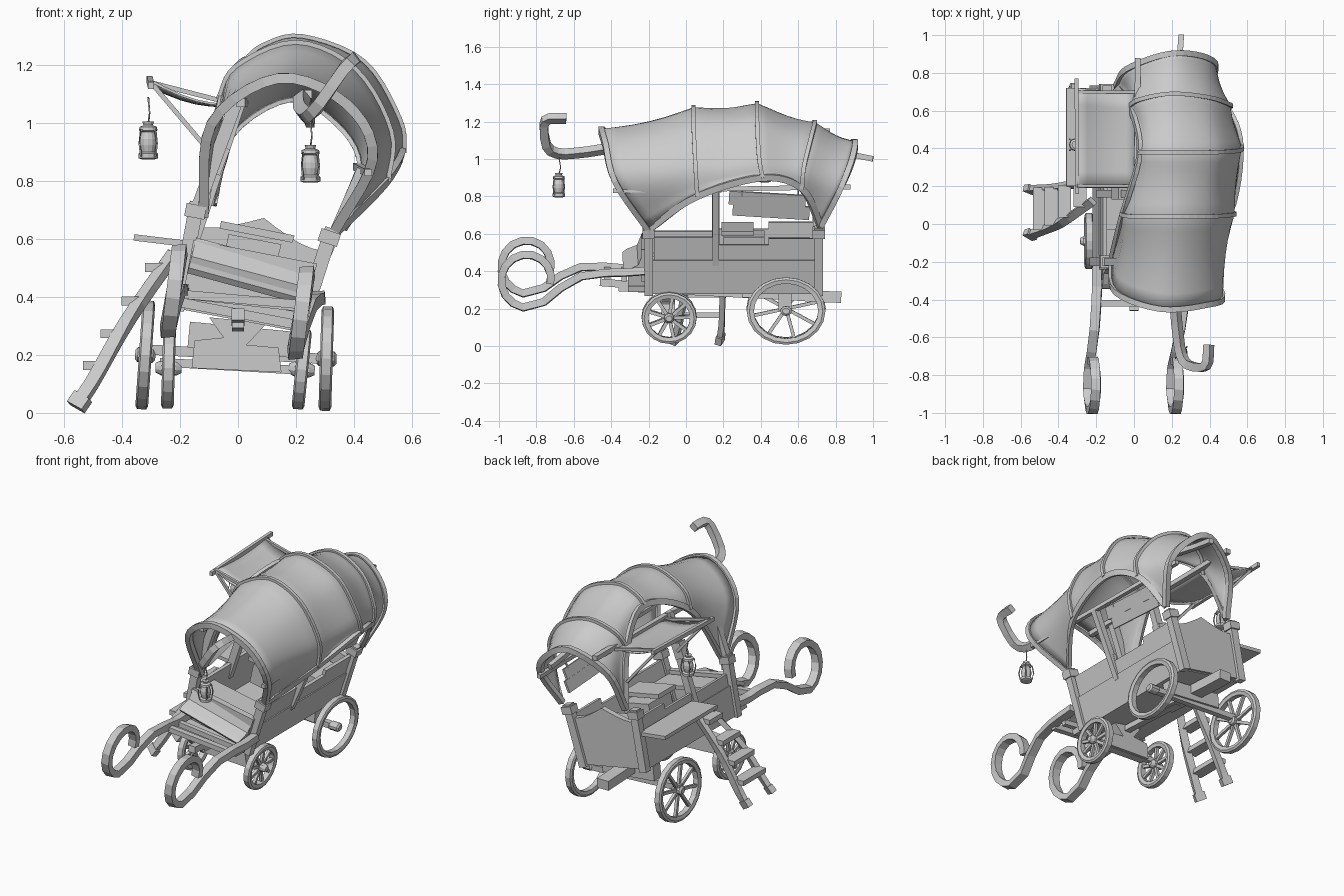
import bpy, bmesh, math
from mathutils import Vector as V, Matrix

if "Cube" in bpy.data.objects:
    bpy.data.objects.remove(bpy.data.objects["Cube"])


def mesh(name, verts, faces, smooth=False):
    me = bpy.data.meshes.new(name)
    me.from_pydata([tuple(v) for v in verts], [], faces)
    bm = bmesh.new()
    bm.from_mesh(me)
    bmesh.ops.recalc_face_normals(bm, faces=bm.faces)
    bm.to_mesh(me)
    bm.free()
    if smooth:
        me.polygons.foreach_set("use_smooth", [True] * len(me.polygons))
    ob = bpy.data.objects.new(name, me)
    bpy.context.collection.objects.link(ob)
    return ob


def spline(pts, n):
    p = [V(q) for q in pts]
    p = [2 * p[0] - p[1]] + p + [2 * p[-1] - p[-2]]
    out = []
    for i in range(1, len(p) - 2):
        a, b, c, d = p[i - 1:i + 3]
        for k in range(n):
            t = k / n
            out.append(.5 * (2 * b + (c - a) * t + (2 * a - 5 * b + 4 * c - d) * t * t
                             + (3 * b - a - 3 * c + d) * t ** 3))
    return out + [p[-2]]


def sweep(name, pts, w, h, ref=(0, 0, 1)):
    """Rectangular bar along a path; h lies along ref, w across it."""
    pts = [V(p) for p in pts]
    verts, faces, n = [], [], len(pts)
    for i, p in enumerate(pts):
        t = (pts[min(i + 1, n - 1)] - pts[max(i - 1, 0)]).normalized()
        s = t.cross(V(ref))
        s = s.normalized() if s.length > .05 else t.cross(V((0, 1, .01))).normalized()
        u = s.cross(t)
        verts += [p + s * a * w / 2 + u * b * h / 2 for a, b in ((-1, -1), (1, -1), (1, 1), (-1, 1))]
        if i:
            k = 4 * i
            faces += [(k - 4 + j, k - 4 + (j + 1) % 4, k + (j + 1) % 4, k + j) for j in range(4)]
    return mesh(name, verts, faces + [(0, 1, 2, 3), tuple(range(4 * n - 4, 4 * n))])


def lathe(name, prof, segs, mat, closed=False):
    """Revolve (radius, height) points around local z."""
    m = len(prof)
    verts = [mat @ V((r * math.cos(a), r * math.sin(a), z))
             for a in [2 * math.pi * i / segs for i in range(segs)] for r, z in prof]
    faces = [(i * m + j, ((i + 1) % segs) * m + j, ((i + 1) % segs) * m + (j + 1) % m, i * m + (j + 1) % m)
             for i in range(segs) for j in range(m if closed else m - 1)]
    if not closed:
        faces += [tuple(i * m + e for i in range(segs)) for e in (0, m - 1)]
    return mesh(name, verts, faces)


# leaning body frame: u across (-1..1), y along, v up (0..1)
BL, BR, TL, TR = V((-.21, .36)), V((.21, .28)), V((-.15, .68)), V((.31, .59))


def P(u, y, v):
    a = (u + 1) / 2
    q = BL.lerp(BR, a).lerp(TL.lerp(TR, a), v)
    return V((q.x, y, q.y))


def body_box(name, u0, u1, y0, y1, v0, v1):
    vs = [P(u, y, v) for v in (v0, v1) for u, y in ((u0, y0), (u1, y0), (u1, y1), (u0, y1))]
    return mesh(name, vs, [(0, 1, 2, 3), (4, 5, 6, 7)] + [(j, (j + 1) % 4, 4 + (j + 1) % 4, 4 + j) for j in range(4)])


# wagon box
body_box("floor", -1, 1, -.2, .7, 0, .12)
for s, nm in ((-1, "left"), (1, "right")):
    a, b = sorted((s * .93, s * 1.04))
    body_box(nm + "_lower_board", a, b, -.18, .71, 0, .58)
    a, b = sorted((s * .92, s * 1.01))
    body_box(nm + "_upper_board", a, b, -.17, .18, .55, .8 if s < 0 else .97)
    body_box(nm + "_middle_board", a, b, .18, .44, .55, .84)
    body_box(nm + "_rear_board", a, b, .44, .70, .55, .95)
    for y, nn in ((-.2, "front"), (.71, "rear")):
        sweep(f"{nm}_{nn}_post", [P(s, y, -.02), P(s, y, 1.15)], .05, .045, (0, 1, 0))
        sweep(f"{nm}_{nn}_bracket", [P(s, y, .98), P(s, y, 1.12)], .07, .065, (0, 1, 0))
body_box("front_board", -.95, .95, -.24, -.2, .2, .75)
body_box("footrest_beam", -1, .95, -.31, -.22, .02, .12)
sweep("driver_step", [P(0, -.33, .37), P(0, -.31, .42), P(0, -.25, .5), P(0, -.22, .72)], .42, .025,
      (.15, -1, .5))
body_box("driver_seat", -.9, .9, -.19, -.03, .62, .69)
body_box("crate", -.45, .35, .2, .42, .5, .88)
body_box("plank_stack", -.6, .5, .19, .36, .92, 1.0)
body_box("bench", -.9, .8, .44, .66, .55, .7)
# tailgate with a peaked top
n, verts = 10, []
for y in (.68, .715):
    for i in range(n + 1):
        u = -1 + 2 * i / n
        verts += [P(u, y, .02), P(u, y, .9 + .22 * max(0, 1 - abs(u) * 1.3) ** 1.3)]
m = 2 * n + 2
faces = [(o + 2 * i, o + 2 * i + 2, o + 2 * i + 3, o + 2 * i + 1) for o in (0, m) for i in range(n)]
faces += [(2 * i + e, 2 * i + 2 + e, m + 2 * i + 2 + e, m + 2 * i + e) for e in (0, 1) for i in range(n)]
faces += [(0, 1, m + 1, m), (m - 2, m - 1, 2 * m - 1, 2 * m - 2)]
mesh("tailgate", verts, faces)

# canvas cover lofted over five hoops, arched open on both sides
hoops = [
    [(-.12, -.2, .68), (-.09, -.36, 1.0), (.14, -.45, 1.155), (.37, -.43, 1.07), (.465, -.38, .88), (.33, -.2, .62)],
    [(-.06, .05, 1.08), (.0, .04, 1.19), (.2, .04, 1.27), (.4, .04, 1.18), (.52, .05, .97), (.51, .06, .8)],
    [(.03, .38, 1.21), (.09, .38, 1.26), (.22, .38, 1.29), (.43, .38, 1.205), (.55, .39, 1.01), (.565, .41, .9)],
    [(-.02, .62, 1.04), (.04, .66, 1.14), (.2, .69, 1.19), (.39, .67, 1.11), (.5, .63, .95), (.49, .62, .84)],
    [(-.09, .73, .72), (-.03, .82, .96), (.18, .9, 1.09), (.35, .89, 1.0), (.43, .83, .85), (.36, .72, .64)]]
rings = [spline(h, 5) for h in hoops]
K = 6
cols = [spline([r[i] for r in rings], K) for i in range(len(rings[0]))]
for c in cols[1:-1]:
    for j, p in enumerate(c):
        p -= (p - V((.2, p.y, .75))) * .05 * math.sin(math.pi * (j % K) / K)
R = len(cols[0])
cover = mesh("canvas_cover", [p for c in cols for p in c],
             [(i * R + j, (i + 1) * R + j, (i + 1) * R + j + 1, i * R + j + 1)
              for i in range(len(cols) - 1) for j in range(R - 1)], True)
mod = cover.modifiers.new("thickness", "SOLIDIFY")
mod.thickness, mod.offset = .012, 0
for i, r in enumerate(rings):
    sweep(f"hoop_{i}", r, .035, .03 if i in (0, 4) else .022, (0, 1, 0))
for e, nm in ((0, "left"), (-1, "right")):
    sweep(nm + "_arch_rim", cols[e], .022, .035, (.3, 0, 1))

# rails and posts carrying the cover
sweep("left_rail", [(.01, -.38, 1.07), (.02, .88, 1.07)], .03, .03)
sweep("right_rail", [(.45, -.39, .83), (.41, .88, .85)], .025, .025)
sweep("ridge_rear_end", [(.24, .5, 1.1), (.24, .85, 1.03), (.25, 1.0, 1.0)], .03, .03)
sweep("left_middle_post", [P(-1, .16, .5), (.01, .16, 1.09)], .045, .04, (0, 1, 0))
sweep("left_front_brace", [P(-1, -.2, 1), (0, -.2, 1.09)], .045, .04, (0, 1, 0))
sweep("post_collar", [(-.09, .16, .83), (-.055, .16, .92)], .06, .06, (0, 1, 0))
sweep("right_middle_post", [P(.97, .16, .5), (.43, .16, .84)], .04, .035, (0, 1, 0))
for x, z, a, b in ((.395, .785, .23, .64), (.37, .725, .25, .66)):
    sweep("hanging_board", [(x, a, z + .01), (x, b, z - .015)], .014, .075, (.4, 0, 1))
for y in (.3, .6):
    sweep("board_peg", [(.40, y, .8), (.43, y, .84)], .01, .01)

# awning with bar and struts
aw, A = [], 6
for i in range(A + 1):
    t = i / A
    for j in range(A + 1):
        s = j / A
        aw.append((.01 - .31 * t, .19 + .5 * s + .03 * t * s,
                   1.065 + .085 * t - .025 * math.sin(math.pi * t) - .02 * math.sin(math.pi * s) * t))
awn = mesh("awning", aw, [(i * 7 + j, i * 7 + j + 1, i * 7 + j + 8, i * 7 + j + 7)
                          for i in range(A) for j in range(A)], True)
awn.modifiers.new("thickness", "SOLIDIFY").thickness = .008
sweep("awning_bar", [(-.3, .16, 1.13), (-.305, .77, 1.15)], .02, .025)
for y in (.2, .7):
    sweep("awning_strut", [(-.3, y, 1.14), (-.08, y, .88)], .016, .016)
    sweep("awning_arm", [(-.3, y, 1.14), (.01, y, 1.06)], .016, .016)

# front crook
sweep("lantern_crook", spline([(.22, -.3, 1.09), (.22, -.45, 1.05), (.235, -.6, 1.03), (.25, -.69, 1.03),
                               (.285, -.745, 1.07), (.36, -.76, 1.18), (.39, -.73, 1.215), (.395, -.64, 1.215)], 2),
      .045, .04, (-.6, 0, .8))


def lantern(p):
    prof = [(.022, 0), (.034, .004), (.034, .02), (.024, .026), (.03, .05), (.03, .07), (.022, .095),
            (.032, .1), (.03, .112), (.016, .118), (.02, .13)]
    lathe("lantern", prof, 12, Matrix.Translation(p))
    for k in range(4):
        a = math.pi / 4 + k * math.pi / 2
        sweep("lantern_guard", [V(p) + V((r * math.cos(a), r * math.sin(a), z))
                                for r, z in ((.034, .01), (.043, .055), (.034, .105))], .006, .006)
    sweep("lantern_wire", [V(p) + V((0, 0, .12)), V(p) + V((.005, .01, .16)), V(p) + V((0, 0, .215))], .005, .005)


lantern((.25, -.68, .795))
lantern((-.31, .42, .875))


def wheel(name, c, r, lean, spokes, hub, stretch):
    M = (Matrix.Translation(c) @ Matrix.Diagonal((1, stretch, 1, 1))
         @ Matrix.Rotation(math.pi / 2 + lean, 4, 'Y'))
    lathe(name + "_rim", [(r, -.016), (r, .016), (r - .012, .022), (r - .033, .017), (r - .033, -.017),
                          (r - .012, -.022)], 20, M, True)
    lathe(name + "_hub", [(.016, -hub), (.026, -.026), (.026, .026), (.016, hub)], 10, M)
    for k in range(spokes):
        a = 2 * math.pi * (k + .3) / spokes
        d = V((math.cos(a), math.sin(a), 0))
        sweep(name + "_spoke", [M @ (d * .02), M @ (d * (r - .03))], .018, .018, M.to_3x3() @ V((0, 0, 1)))


wheel("front_right_wheel", (.22, -.09, .15), .138, .1, 9, .045, 1.06)
wheel("front_left_wheel", (-.24, -.09, .155), .14, .03, 9, .045, 1.06)
wheel("rear_right_wheel", (.305, .535, .187), .18, .03, 0, .035, 1.17)
wheel("rear_left_wheel", (-.32, .535, .2), .188, .07, 8, .035, 1.13)

# undercarriage
sweep("front_axle", [(-.27, -.09, .175), (.25, -.09, .145)], .03, .03)
sweep("rear_axle", [(-.34, .535, .22), (.33, .535, .185)], .035, .035)
bol = [(-.15, .25), (-.05, .26), (-.1, .33), (.1, .31), (.03, .235), (.14, .225), (.15, .14), (-.16, .155)]
mesh("front_bolster", [(x, y, z) for y in (-.13, -.06) for x, z in bol],
     [tuple(range(8)), tuple(range(8, 16))] + [(i, (i + 1) % 8, 8 + (i + 1) % 8, 8 + i) for i in range(8)])
sweep("rear_bolster", [(-.17, .53, .27), (.19, .53, .235)], .07, .09)
sweep("rear_beam", [(0, .3, .29), (0, .7, .265), (0, .83, .26)], .08, .06)
sweep("centre_pole", [(0, -.36, .31), (0, .4, .27)], .04, .035)

# shafts with curled ends
for s, x0, lift in ((1, .22, 0), (-1, -.22, .075)):
    yz = [(-.22, .4), (-.33, .392), (-.43, .39), (-.56, .372), (-.67, .31), (-.76, .235)]
    for k in range(13):
        a = math.radians(-100 - 270 * k / 12)
        r = .152 - .03 * k / 12
        yz.append((-.845 + r * math.cos(a), .355 + r * math.sin(a)))
    path = []
    for y, z in yz:
        f = max(0, min(1, (y + .75) * 2.5))
        path.append((x0 + .15 * (z - .36) + (.05 if s > 0 else .02) * f, y, z + lift * (1 - .7 * f)))
    sweep(("right" if s > 0 else "left") + "_curled_shaft", path, .04, .05, (1, 0, .1))
sweep("shaft_crossbar", [(-.2, -.42, .41), (.26, -.42, .37)], .035, .03)
sweep("shaft_inner_bar", [(-.2, -.33, .41), (.26, -.33, .36)], .03, .03)
sweep("draw_bar", [(0, -.46, .34), (0, -.2, .32)], .045, .04)

# fold-down side shelf and ladder
sweep("side_shelf", [(-.27, .2, .595), (-.27, .72, .595)], .18, .022, (.12, 0, 1))
rails = [spline([(-.22, a, .55), (-.38, b, .32), (-.5, c, .11), (-.56, d, .02)], 4)
         for a, b, c, d in ((.12, .01, -.04, -.06), (.23, .2, .19, .18))]
for i, r in enumerate(rails):
    sweep(f"ladder_rail_{i}", r, .03, .045, (.8, 0, .6))
    sweep(f"ladder_foot_{i}", [r[-3], r[-1]], .036, .065, (.8, 0, .6))
for k in (1, 3, 5, 7):
    o = V((-.025, 0, .01))
    sweep("ladder_tread", [rails[0][k] + o, rails[1][k] + o], .07, .03)
